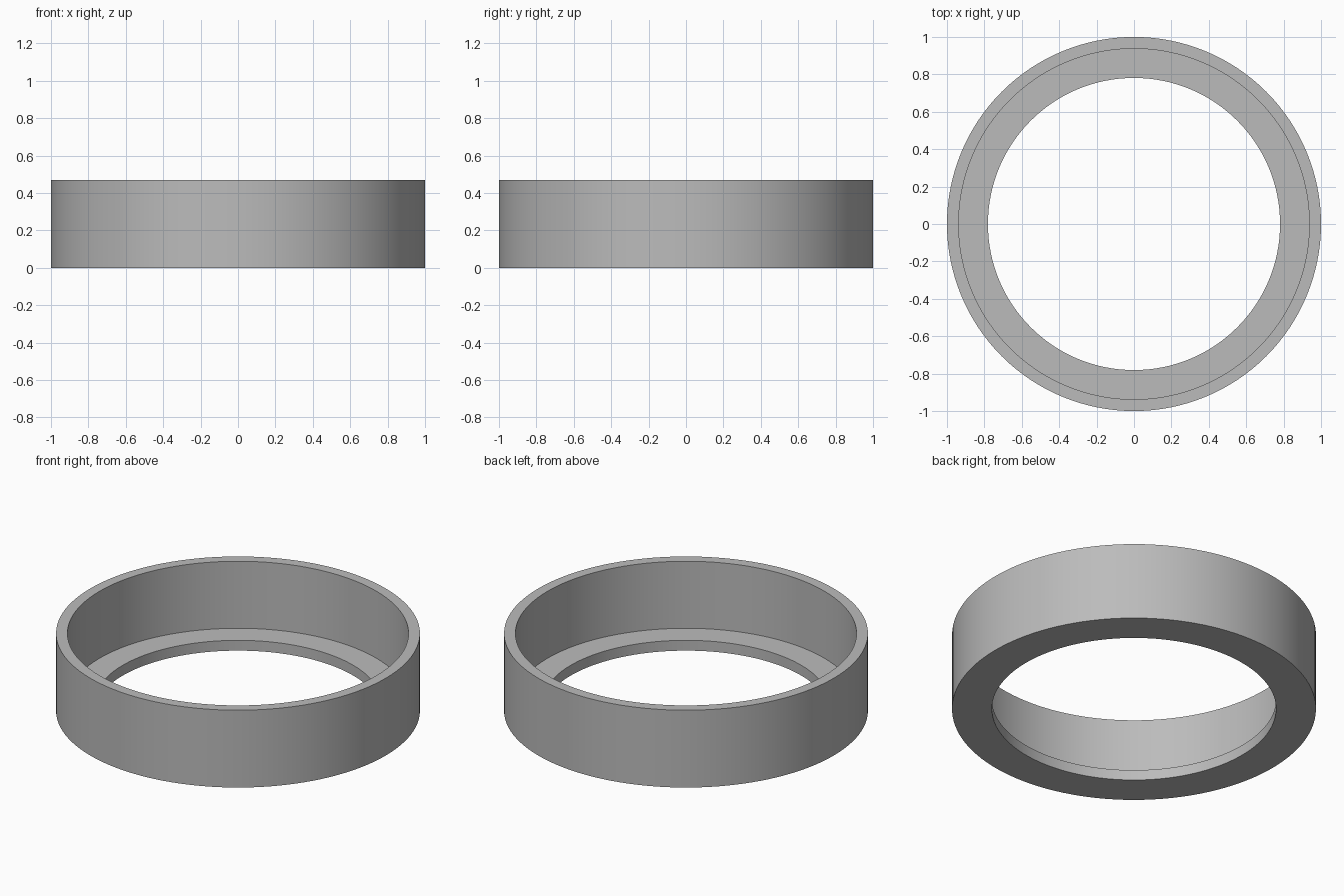
import bpy
import bmesh
from math import cos, sin, tau, radians

cube = bpy.data.objects.get("Cube")
if cube:
    bpy.data.objects.remove(cube, do_unlink=True)

SEGMENTS = 128
OUTER, WALL_INNER, LIP_INNER = 1.0, 0.9375, 0.781
HEIGHT, LIP_HEIGHT = 0.469, 0.0625

# Plain grey material
grey = bpy.data.materials.new("plain_grey")
grey.use_nodes = True
colour = (0.5, 0.5, 0.5, 1.0)
grey.diffuse_color = colour
grey.node_tree.nodes["Principled BSDF"].inputs["Base Color"].default_value = colour

# Closed stepped cross-section (radius, height), swept round the z axis
profile = [
    (LIP_INNER, 0), (OUTER, 0), (OUTER, HEIGHT),
    (WALL_INNER, HEIGHT), (WALL_INNER, LIP_HEIGHT), (LIP_INNER, LIP_HEIGHT),
]
bm = bmesh.new()
rings = [
    [bm.verts.new((r * cos(tau * i / SEGMENTS), r * sin(tau * i / SEGMENTS), z))
     for i in range(SEGMENTS)]
    for r, z in profile
]
for k, ring in enumerate(rings):
    above = rings[(k + 1) % len(rings)]
    for i in range(SEGMENTS):
        j = (i + 1) % SEGMENTS
        bm.faces.new((ring[i], ring[j], above[j], above[i]))
bmesh.ops.recalc_face_normals(bm, faces=bm.faces)

mesh = bpy.data.meshes.new("stepped_ring")
bm.to_mesh(mesh)
bm.free()
mesh.materials.append(grey)
ring_object = bpy.data.objects.new("stepped_ring", mesh)
bpy.context.collection.objects.link(ring_object)

# Smooth curved walls, crisp rims
bpy.ops.object.select_all(action="DESELECT")
ring_object.select_set(True)
bpy.context.view_layer.objects.active = ring_object
bpy.ops.object.shade_smooth_by_angle(angle=radians(30))
